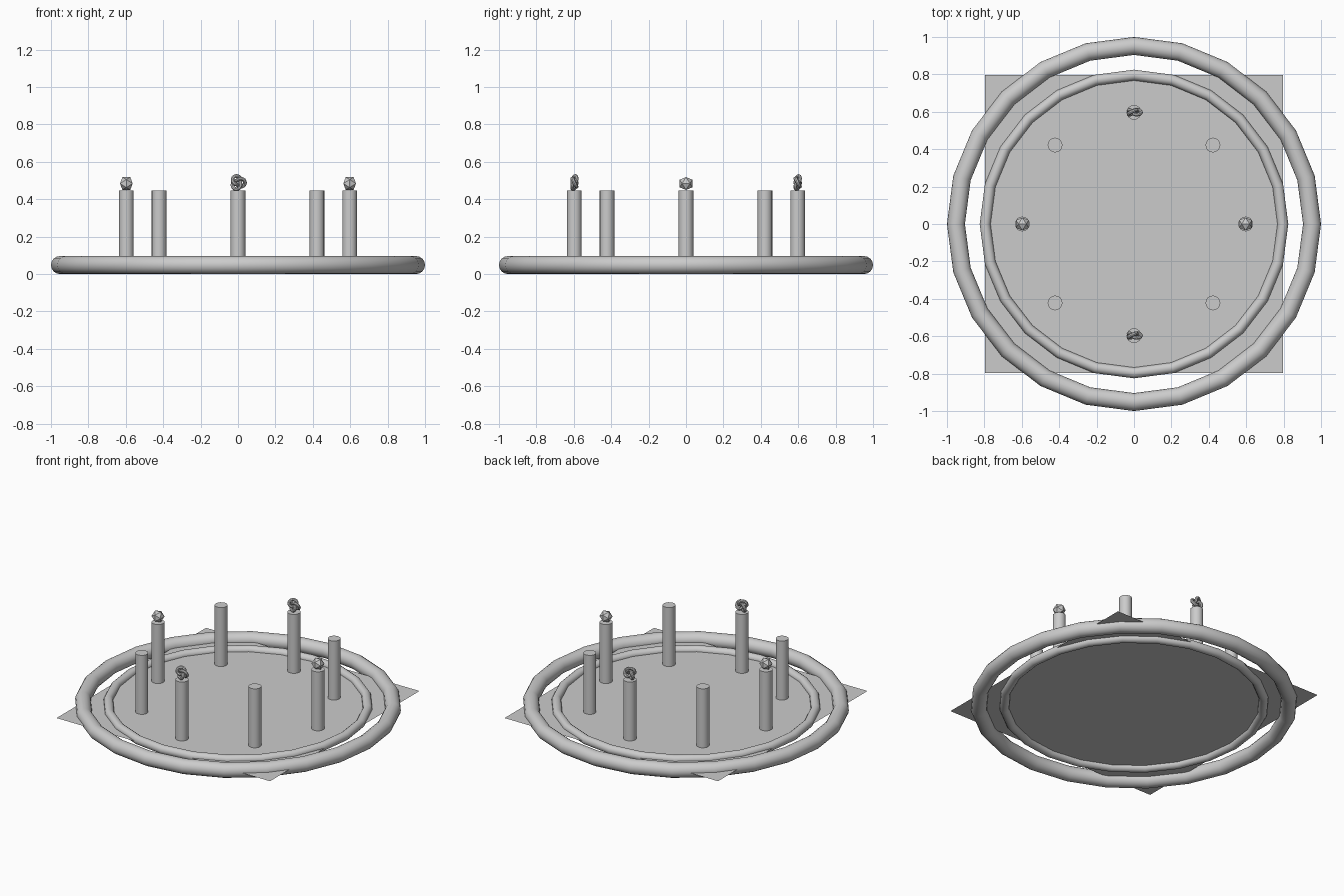
import bpy, bmesh
from math import sin, cos, pi, sqrt, radians

if "Cube" in bpy.data.objects:
    bpy.data.objects.remove(bpy.data.objects["Cube"])

MID = 0.048      # height of the floor and ring centres
TOP = 0.446      # top of the pillars
RADIUS = 0.597   # circle the pillars stand on


def smooth(obj, name):
    obj.name = name
    bpy.ops.object.shade_smooth_by_angle(angle=radians(40))


def ring(name, major, minor):
    bpy.ops.mesh.primitive_torus_add(major_radius=major, minor_radius=minor,
                                     major_segments=24, minor_segments=16,
                                     location=(0, 0, MID))
    smooth(bpy.context.object, name)


def gem(name, x, y):
    # icosahedron standing on an edge, built as a hull of its 12 corners
    t = (1 + sqrt(5)) / 2
    s = 0.04 / sqrt(1 + t * t)
    bm = bmesh.new()
    for a in (-s, s):
        for b in (-s * t, s * t):
            for co in ((a, 0, b), (0, b, a), (b, a, 0)):
                bm.verts.new(co)
    bmesh.ops.convex_hull(bm, input=bm.verts)
    bmesh.ops.recalc_face_normals(bm, faces=bm.faces)
    mesh = bpy.data.meshes.new(name)
    bm.to_mesh(mesh)
    bm.free()
    obj = bpy.data.objects.new(name, mesh)
    obj.location = (x, y, 0.484)
    bpy.context.collection.objects.link(obj)


def knot(name, x, y):
    # upright trefoil knot swept with a round tube
    r, n = 0.025, 64
    curve = bpy.data.curves.new(name, 'CURVE')
    curve.dimensions = '3D'
    curve.bevel_depth = 0.01
    curve.bevel_resolution = 2
    sp = curve.splines.new('POLY')
    sp.points.add(n - 1)
    for i, p in enumerate(sp.points):
        u = 4 * pi * i / n
        w = r * (2 + cos(1.5 * u)) / 2
        p.co = (w * cos(u), -r * sin(1.5 * u) / 2, w * sin(u), 1)
    sp.use_cyclic_u = True
    obj = bpy.data.objects.new(name, curve)
    obj.location = (x, y, 0.489)
    bpy.context.collection.objects.link(obj)
    bpy.ops.object.select_all(action='DESELECT')
    obj.select_set(True)
    bpy.context.view_layer.objects.active = obj
    bpy.ops.object.convert(target='MESH')
    smooth(bpy.context.object, name)


# square floor sheet
bpy.ops.mesh.primitive_plane_add(size=1.594, location=(0, 0, MID))
bpy.context.object.name = "floor"

# outer and inner rings
ring("outer_ring", 0.952, 0.048)
ring("inner_ring", 0.796, 0.029)

# eight pillars, with knots front and back and gems left and right
for i in range(8):
    a = i * pi / 4
    x, y = RADIUS * cos(a), RADIUS * sin(a)
    bpy.ops.mesh.primitive_cylinder_add(vertices=16, radius=0.0395, depth=TOP - MID,
                                        location=(x, y, (TOP + MID) / 2))
    smooth(bpy.context.object, f"pillar_{i + 1}")
    if i % 4 == 0:
        gem(f"gem_{i + 1}", x, y)
    elif i % 2 == 0:
        knot(f"knot_{i + 1}", x, y)
